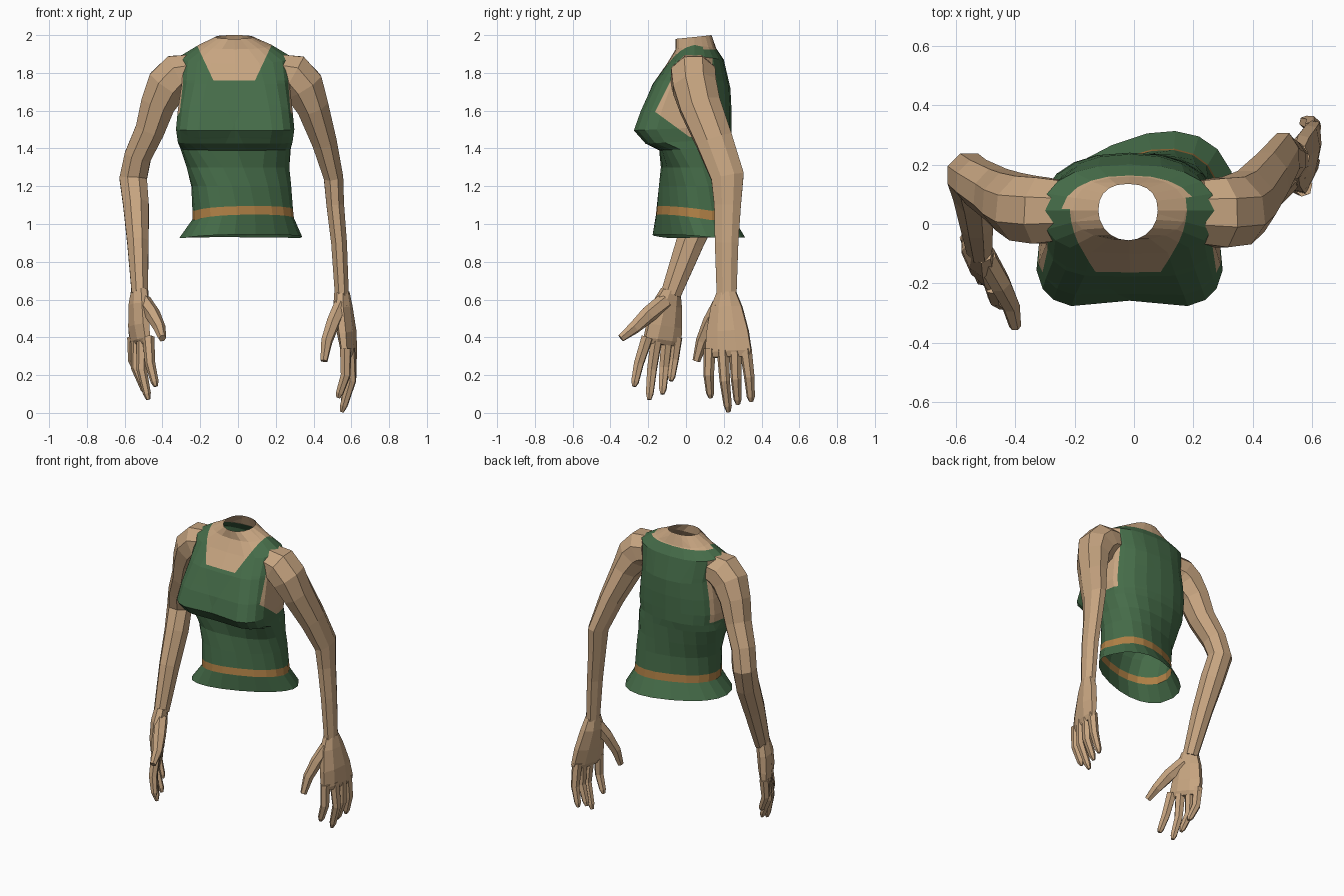
import bpy, bmesh, math
from mathutils import Vector


def material(name, rgb):
    m = bpy.data.materials.new(name)
    m.diffuse_color = (*rgb, 1)
    return m


SKIN = material("skin", (0.57, 0.375, 0.218))
GREEN = material("green_cloth", (0.06, 0.15, 0.066))
ORANGE = material("orange_trim", (0.43, 0.215, 0.06))


def finish(bm, name, mats):
    bmesh.ops.recalc_face_normals(bm, faces=bm.faces)
    me = bpy.data.meshes.new(name)
    bm.to_mesh(me)
    bm.free()
    for m in mats:
        me.materials.append(m)
    ob = bpy.data.objects.new(name, me)
    bpy.context.collection.objects.link(ob)
    return ob


def bridge(bm, rings, mat_of=lambda i: 0):
    for i in range(len(rings) - 1):
        a, b = rings[i], rings[i + 1]
        n = len(a)
        for k in range(n):
            f = bm.faces.new((a[k], a[(k + 1) % n], b[(k + 1) % n], b[k]))
            f.material_index = mat_of(i)


def tube(name, stations, sides=8, ref=(0, 1, 0)):
    """Loft along stations of (x, y, z, thickness radius, width radius)."""
    bm = bmesh.new()
    pts = [Vector(s[:3]) for s in stations]
    ref = Vector(ref).normalized()
    rings = []
    for i, s in enumerate(stations):
        t = (pts[min(i + 1, len(pts) - 1)] - pts[max(i - 1, 0)]).normalized()
        v = (ref - t * ref.dot(t)).normalized()
        u = v.cross(t)
        ring = []
        for k in range(sides):
            a = math.tau * (k + 0.5) / sides
            ring.append(bm.verts.new(pts[i] + u * s[3] * math.cos(a) * 1.05
                                     + v * s[4] * math.sin(a) * 1.05))
        rings.append(ring)
    bridge(bm, rings)
    bm.faces.new(rings[0])
    bm.faces.new(rings[-1])
    return finish(bm, name, [SKIN])


def finger(name, base, mid, tip, ref):
    near_tip = Vector(mid).lerp(Vector(tip), 0.8)
    tube(name, [(*base, 0.03, 0.032), (*mid, 0.026, 0.027),
                (*near_tip, 0.02, 0.021), (*tip, 0.01, 0.011)], 6, ref)


# Torso sections: z side, z front, z back, x left, x right, y front, y back,
# twist in degrees, front squareness, centre dent (marks the bust)
SECTIONS = [
    (0.925, 0.945, 0.93, -0.315, 0.355, -0.14, 0.285, 23, 0.9, 0),
    (1.02, 1.05, 1.03, -0.245, 0.30, -0.14, 0.235, 20, 0.85, 0),
    (1.07, 1.095, 1.08, -0.245, 0.295, -0.135, 0.23, 20, 0.85, 0),
    (1.20, 1.20, 1.20, -0.25, 0.285, -0.13, 0.225, 16, 0.85, 0),
    (1.30, 1.30, 1.30, -0.275, 0.275, -0.125, 0.23, 9, 0.8, 0),
    (1.40, 1.39, 1.40, -0.305, 0.28, -0.14, 0.235, 3, 0.6, 0),
    (1.44, 1.425, 1.45, -0.325, 0.295, -0.22, 0.24, 0, 0.45, 0.01),
    (1.51, 1.495, 1.52, -0.335, 0.305, -0.283, 0.24, 0, 0.42, 0.025),
    (1.62, 1.60, 1.62, -0.325, 0.295, -0.245, 0.24, 0, 0.45, 0.01),
    (1.76, 1.74, 1.72, -0.305, 0.28, -0.18, 0.235, 0, 0.55, 0.003),
    (1.89, 1.85, 1.87, -0.305, 0.275, -0.10, 0.20, 0, 0.7, 0),
    (1.95, 1.925, 1.93, -0.205, 0.175, -0.055, 0.16, 0, 0.85, 0),
    (1.99, 1.98, 2.00, -0.12, 0.08, -0.055, 0.135, 0, 1.0, 0),
]
N, YC = 20, 0.045
bm = bmesh.new()
rings = []
for zs, zf, zb, xl, xr, yf, yb, twist, p, dent in SECTIONS:
    cx, rx = (xl + xr) / 2, (xr - xl) / 2
    ca, sa = math.cos(math.radians(twist)), math.sin(math.radians(twist))
    ring = []
    for k in range(N):
        a = math.tau * k / N
        c, s = math.cos(a), math.sin(a)
        front = s < -0.01
        q = p if front else 0.85
        dx = rx * math.copysign(abs(c) ** q, c)
        w = abs(s) ** q
        dy = (yf - YC) * w if front else (yb - YC) * w
        if front:
            dy += dent * max(0, 1 - abs(dx) / 0.13)
        elif dent:
            dx *= 0.92
        z = zs + ((zf if front else zb) - zs) * w
        ring.append(bm.verts.new((cx + dx * ca - dy * sa, YC + dx * sa + dy * ca, z)))
    rings.append(ring)
bridge(bm, rings, lambda i: 2 if i == 1 else 3 if i >= 10 else 1)

# Cut the neckline and armhole borders into the torso
CUTS = [((0, 0, 1.76), (0, 0, 1)), ((0, 0, 1.925), (0, 0, 1)), ((0, 0.05, 0), (0, 1, 0)),
        ((0.09, 0, 1.76), (1, 0, -0.47)), ((-0.13, 0, 1.76), (1, 0, 0.47)),
        ((0, 0.02, 1.46), (0, 0.73, 1)), ((0, 0, 1.46), (0, 0, 1)),
        ((0, -0.11, 1.7), (0, 1, -0.5)), ((0, 0.14, 0), (0, 1, 0))]
for co, no in CUTS:
    faces = [f for f in bm.faces if f.calc_center_median().z > 1.4]
    geom = faces + list({e for f in faces for e in f.edges}) + list({v for f in faces for v in f.verts})
    bmesh.ops.bisect_plane(bm, geom=geom, dist=0.0005, plane_co=co, plane_no=Vector(no).normalized())
for f in bm.faces:
    x, y, z = f.calc_center_median()
    u = abs(x + 0.02)
    scoop = y < 0.05 and z > 1.76 and u < 0.11 + (z - 1.76) * 0.47
    nape = y >= 0.05 and z > 1.925 and u < 0.205
    armhole = (f.material_index == 1 and u > 0.2 and z > 1.46 and z > 1.46 - 0.73 * (y - 0.02)
               and -0.11 + 0.5 * (z - 1.7) < y < 0.14)
    if scoop or nape or armhole:
        f.material_index = 0
finish(bm, "tank_top_torso", [SKIN, GREEN, ORANGE, GREEN])

# Arms, from shoulder to wrist
tube("arm_left_side", [
    (-0.25, 0.045, 1.80, 0.10, 0.105), (-0.315, 0.045, 1.788, 0.117, 0.115),
    (-0.372, 0.053, 1.735, 0.114, 0.113), (-0.423, 0.075, 1.635, 0.094, 0.102),
    (-0.465, 0.10, 1.50, 0.08, 0.09), (-0.53, 0.14, 1.36, 0.073, 0.08),
    (-0.555, 0.165, 1.24, 0.075, 0.075), (-0.54, 0.11, 1.10, 0.07, 0.08),
    (-0.53, 0.02, 0.90, 0.058, 0.075), (-0.52, -0.08, 0.63, 0.044, 0.055)])
tube("arm_right_side", [
    (0.225, 0.04, 1.80, 0.10, 0.11), (0.29, 0.038, 1.788, 0.117, 0.12),
    (0.345, 0.045, 1.73, 0.112, 0.119), (0.393, 0.075, 1.625, 0.087, 0.112),
    (0.455, 0.15, 1.44, 0.068, 0.10), (0.505, 0.22, 1.25, 0.053, 0.09),
    (0.515, 0.22, 1.10, 0.048, 0.073), (0.535, 0.215, 0.90, 0.043, 0.064),
    (0.55, 0.215, 0.62, 0.038, 0.054)])

# Left side hand
LREF = (-0.4, 0.9, 0)
tube("palm_left_side", [
    (-0.52, -0.08, 0.65, 0.042, 0.052), (-0.525, -0.10, 0.57, 0.047, 0.082),
    (-0.525, -0.115, 0.46, 0.045, 0.10), (-0.52, -0.125, 0.385, 0.035, 0.107),
    (-0.518, -0.127, 0.36, 0.02, 0.098)], 8, LREF)
LEFT = [("index", (-0.475, -0.205, 0.40), (-0.465, -0.25, 0.26), (-0.435, -0.275, 0.14)),
        ("middle", (-0.505, -0.155, 0.40), (-0.51, -0.18, 0.23), (-0.475, -0.195, 0.07)),
        ("ring", (-0.535, -0.10, 0.40), (-0.54, -0.115, 0.24), (-0.485, -0.125, 0.10)),
        ("little", (-0.555, -0.05, 0.40), (-0.555, -0.065, 0.28), (-0.51, -0.08, 0.17))]
for n, a, b, c in LEFT:
    finger(n + "_finger_left_side", a, b, c, LREF)
tube("thumb_left_side", [
    (-0.50, -0.11, 0.59, 0.038, 0.045), (-0.45, -0.20, 0.52, 0.037, 0.042),
    (-0.415, -0.275, 0.45, 0.03, 0.033), (-0.40, -0.345, 0.395, 0.019, 0.021)], 6, LREF)

# Right side hand
RREF = (0.2, 0.97, 0)
tube("palm_right_side", [
    (0.55, 0.215, 0.64, 0.038, 0.052), (0.555, 0.215, 0.56, 0.047, 0.085),
    (0.575, 0.22, 0.43, 0.045, 0.115), (0.588, 0.225, 0.325, 0.035, 0.127),
    (0.592, 0.225, 0.295, 0.02, 0.117)], 8, RREF)
RIGHT = [("index", (0.57, 0.125, 0.34), (0.57, 0.12, 0.20), (0.53, 0.13, 0.08)),
         ("middle", (0.59, 0.195, 0.34), (0.60, 0.205, 0.17), (0.55, 0.225, 0.005)),
         ("ring", (0.60, 0.26, 0.34), (0.60, 0.265, 0.18), (0.555, 0.275, 0.045)),
         ("little", (0.60, 0.315, 0.34), (0.60, 0.335, 0.19), (0.57, 0.345, 0.06))]
for n, a, b, c in RIGHT:
    finger(n + "_finger_right_side", a, b, c, RREF)
tube("thumb_right_side", [
    (0.545, 0.18, 0.57, 0.038, 0.042), (0.505, 0.13, 0.48, 0.036, 0.04),
    (0.47, 0.085, 0.38, 0.03, 0.032), (0.455, 0.055, 0.275, 0.019, 0.02)], 6, RREF)
